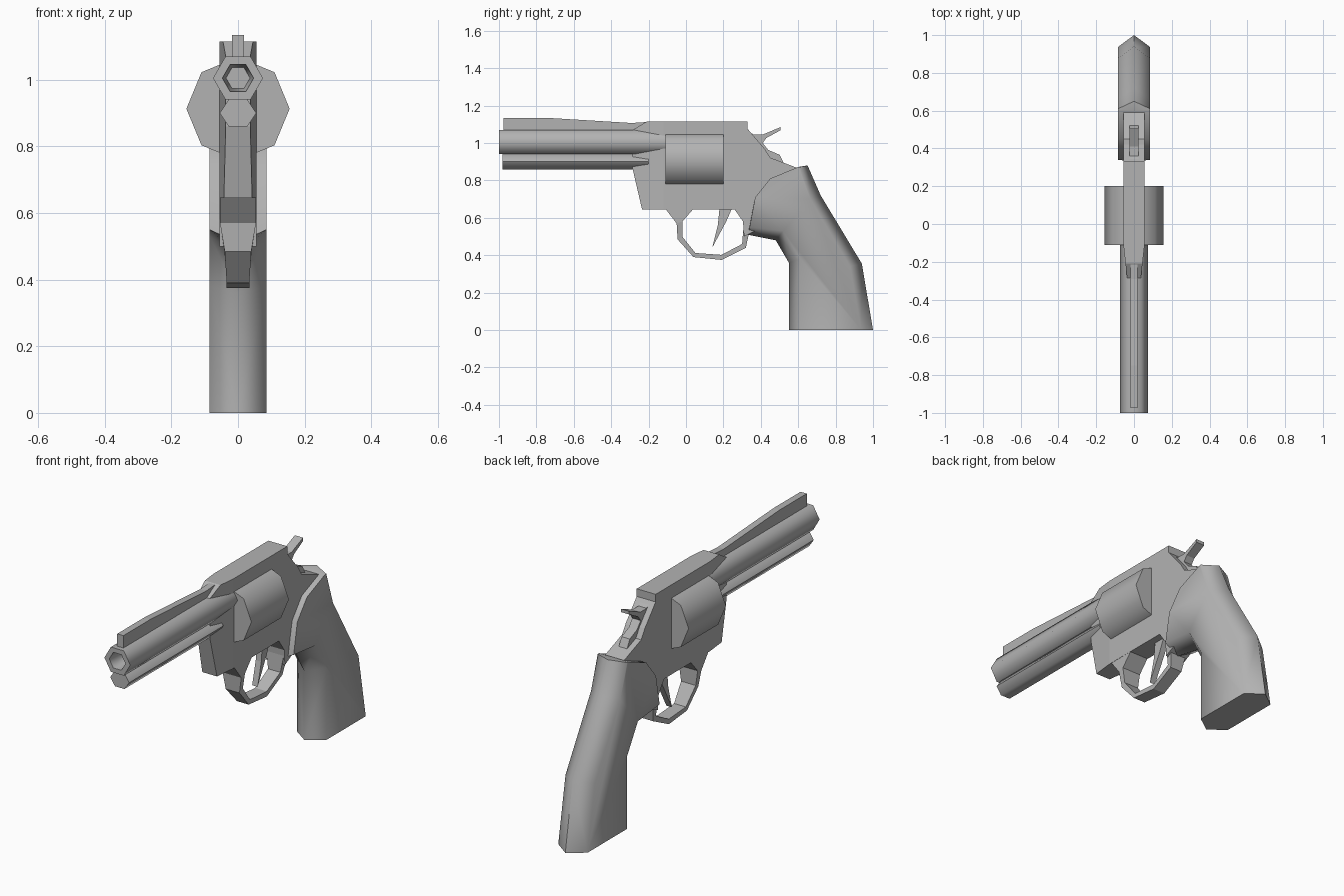
import bpy
import bmesh
import math

default_cube = bpy.data.objects.get("Cube")
if default_cube:
    bpy.data.objects.remove(default_cube, do_unlink=True)

GREY = (0.45, 0.45, 0.45, 1.0)
steel = bpy.data.materials.new("plain grey")
steel.use_nodes = True
steel.diffuse_color = GREY
steel.node_tree.nodes["Principled BSDF"].inputs["Base Color"].default_value = GREY


def finish(name, bm, smooth_angle):
    """Turn a bmesh into a named, coloured object."""
    bmesh.ops.recalc_face_normals(bm, faces=bm.faces[:])
    mesh = bpy.data.meshes.new(name)
    bm.to_mesh(mesh)
    bm.free()
    mesh.materials.append(steel)
    part = bpy.data.objects.new(name, mesh)
    bpy.context.collection.objects.link(part)
    if smooth_angle:
        bpy.ops.object.select_all(action="DESELECT")
        part.select_set(True)
        bpy.context.view_layer.objects.active = part
        bpy.ops.object.shade_smooth_by_angle(angle=math.radians(smooth_angle))
    return part


def slab(name, outline, half_width, side_faces=None):
    """Extrude a (y, z) outline across x; half_width(y, z) sets the thickness."""
    bm = bmesh.new()
    left = [bm.verts.new((half_width(y, z), y, z)) for y, z in outline]
    right = [bm.verts.new((-half_width(y, z), y, z)) for y, z in outline]
    count = len(outline)
    for side in (left, right):
        for indices in side_faces or [range(count)]:
            bm.faces.new([side[i] for i in indices])
    for i in range(count):
        j = (i + 1) % count
        bm.faces.new((left[i], left[j], right[j], right[i]))
    return finish(name, bm, None)


def tube(name, sides, height, stations, smooth_angle, squash=1.0):
    """Join rings of (y, radius) along the y axis and cap both ends."""
    bm = bmesh.new()
    rings = []
    for y, radius in stations:
        ring = []
        for i in range(sides):
            a = math.tau * i / sides
            ring.append(bm.verts.new((radius * math.cos(a), y,
                                      height + squash * radius * math.sin(a))))
        rings.append(ring)
    for a, b in zip(rings, rings[1:]):
        for i in range(sides):
            j = (i + 1) % sides
            bm.faces.new((a[i], a[j], b[j], b[i]))
    bm.faces.new(rings[0])
    bm.faces.new(rings[-1])
    return finish(name, bm, smooth_angle)


# Barrel with a hollow muzzle, and the rod housing beneath it
tube("barrel", 6, 1.005, [(-0.88, 0.036), (-1, 0.047), (-1, 0.075), (-0.1, 0.075)], 62)
tube("rod_housing", 6, 0.9, [(-0.98, 0.055), (-0.2, 0.055)], 62, squash=0.85)

# Sighting rib along the top of the barrel
rib = [(-0.975, 1.05), (-0.975, 1.135), (-0.75, 1.135), (-0.29, 1.107),
       (-0.18, 1.114), (-0.18, 1.05)]
slab("top_rib", rib, lambda y, z: 0.018)

# Eight-sided rotating cylinder
tube("cylinder", 8, 0.913, [(-0.11, 0.155), (0.2, 0.155)], 50)

# Frame, narrowing towards the barrel
frame = [(-0.12, 1.115), (-0.21, 1.115), (-0.285, 1.07), (-0.285, 0.86),
         (-0.235, 0.645), (-0.12, 0.645), (0.26, 0.645), (0.305, 0.58),
         (0.31, 0.5), (0.34, 0.515), (0.5, 0.6), (0.6, 0.865), (0.45, 0.922),
         (0.42, 0.97), (0.33, 1.075), (0.33, 1.115)]
slab("frame", frame, lambda y, z: 0.055 - 0.11 * max(0, -0.12 - y),
     [range(6), [0, *range(5, len(frame))]])

# Trigger guard, a strip that is slimmer at the bottom
guard_outer = [(-0.11, 0.648), (-0.05, 0.57), (-0.045, 0.485), (0.04, 0.39),
               (0.19, 0.375), (0.32, 0.44), (0.337, 0.52)]
guard_inner = [(0.04, 0.648), (-0.02, 0.58), (-0.02, 0.5), (0.05, 0.412),
               (0.19, 0.402), (0.3, 0.46), (0.308, 0.56)]
guard = guard_outer + guard_inner[::-1]
last = len(guard) - 1


def guard_width(y, z):
    return 0.034 + 0.02 * min(1, max(0, (z - 0.45) / 0.12))


slab("trigger_guard", guard, guard_width,
     [(i, i + 1, last - i - 1, last - i) for i in range(len(guard_outer) - 1)])

# Trigger
slab("trigger", [(0.18, 0.66), (0.25, 0.66), (0.215, 0.58), (0.14, 0.44), (0.17, 0.56)],
     lambda y, z: 0.016)

# Hammer with its thumb spur
hammer = [(0.33, 1.07), (0.36, 1.045), (0.41, 1.045), (0.505, 1.085),
          (0.505, 1.068), (0.43, 1.027), (0.41, 1), (0.44, 0.963),
          (0.5, 0.937), (0.525, 0.89), (0.35, 0.89)]
slab("hammer", hammer, lambda y, z: 0.024)

# Grip: flat sides that slope to a ridge at the front and the back
ridge = [(0.55, 0), (0.55, 0.36), (0.48, 0.48), (0.33, 0.51), (0.37, 0.71),
         (0.45, 0.81), (0.6, 0.872), (0.65, 0.88), (0.72, 0.72), (0.94, 0.355), (1, 0)]
flat = [(0.61, 0), (0.61, 0.38), (0.52, 0.53), (0.34, 0.55), (0.37, 0.71),
        (0.45, 0.81), (0.6, 0.872), (0.61, 0.872), (0.665, 0.7), (0.877, 0.34), (0.937, 0)]
bm = bmesh.new()
middle = [bm.verts.new((0, y, z)) for y, z in ridge]
for x in (-0.085, 0.085):
    side = [bm.verts.new((x, y, z)) for y, z in flat]
    bm.faces.new(side)
    for i in range(len(side)):
        j = (i + 1) % len(side)
        bm.faces.new((middle[i], middle[j], side[j], side[i]))
finish("grip", bm, 72)
